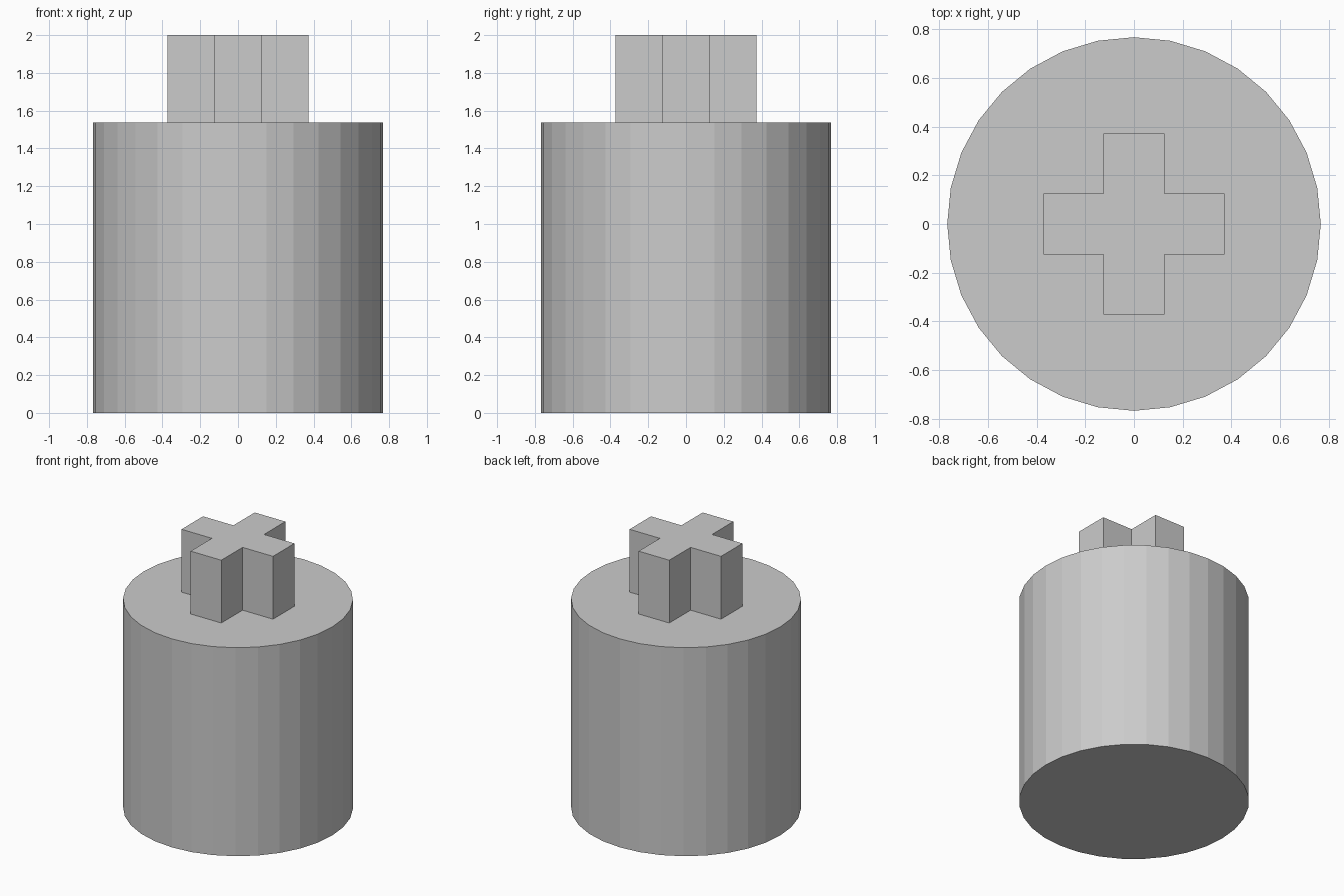
import bpy, bmesh
from math import cos, sin, tau

if "Cube" in bpy.data.objects:
    bpy.data.objects.remove(bpy.data.objects["Cube"])


def prism(name, outline, z0, z1):
    """Extrude a closed XY outline from z0 to z1 as a flat-shaded solid."""
    bm = bmesh.new()
    base = bm.faces.new([bm.verts.new((x, y, z0)) for x, y in outline])
    ext = bmesh.ops.extrude_face_region(bm, geom=[base], use_keep_orig=True)
    top = [g for g in ext["geom"] if isinstance(g, bmesh.types.BMVert)]
    bmesh.ops.translate(bm, verts=top, vec=(0, 0, z1 - z0))
    bmesh.ops.recalc_face_normals(bm, faces=bm.faces)
    mesh = bpy.data.meshes.new(name)
    bm.to_mesh(mesh)
    bm.free()
    obj = bpy.data.objects.new(name, mesh)
    bpy.context.collection.objects.link(obj)
    return obj


RADIUS, SIDES, BODY_TOP, TOP = 0.768, 32, 1.537, 2.0
ARM, HALF = 0.373, 0.125  # cross arm reach and half width

# Round body
circle = [(RADIUS * cos(tau * i / SIDES), RADIUS * sin(tau * i / SIDES))
          for i in range(SIDES)]
prism("body", circle, 0, BODY_TOP)

# Cross-shaped stem: one arm's three corners turned through four quarters
cross, arm = [], [(ARM, -HALF), (ARM, HALF), (HALF, HALF)]
for _ in range(4):
    cross += arm
    arm = [(-y, x) for x, y in arm]
prism("cross_stem", cross, BODY_TOP, TOP)
